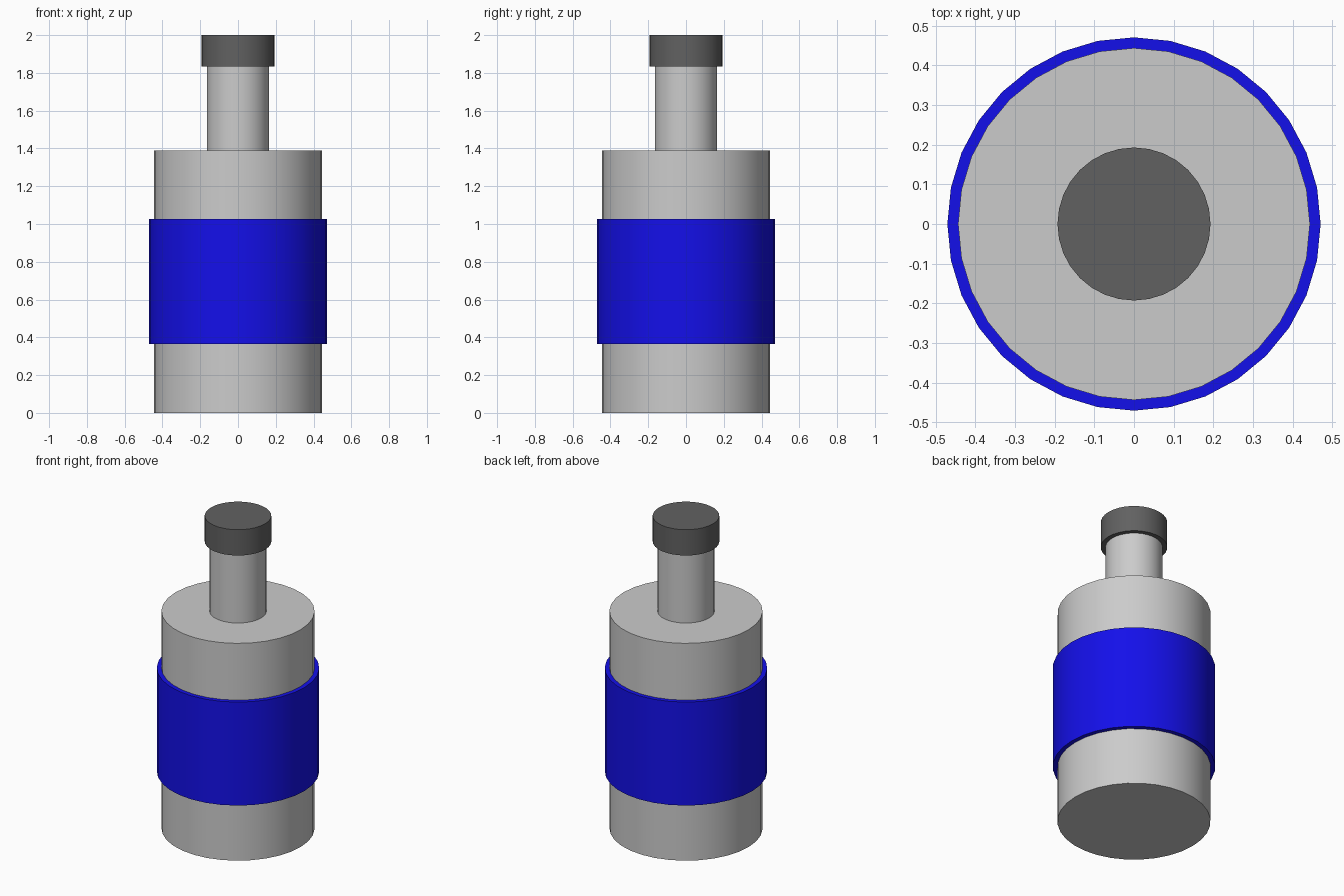
import bpy
import math

if "Cube" in bpy.data.objects:
    bpy.data.objects.remove(bpy.data.objects["Cube"])


def material(name, rgb):
    mat = bpy.data.materials.new(name)
    mat.diffuse_color = (*rgb, 1.0)
    mat.use_nodes = True
    mat.node_tree.nodes["Principled BSDF"].inputs["Base Color"].default_value = mat.diffuse_color
    return mat


def cylinder(name, radius, z0, z1, mat=None):
    bpy.ops.mesh.primitive_cylinder_add(
        vertices=32, radius=radius, depth=z1 - z0, location=(0, 0, (z0 + z1) / 2))
    obj = bpy.context.object
    obj.name = name
    bpy.ops.object.shade_smooth_by_angle(angle=math.radians(30))
    if mat:
        obj.data.materials.append(mat)
    return obj


blue = material("label_blue", (0.007, 0.005, 0.82))
dark = material("cap_dark_grey", (0.12, 0.12, 0.12))

# Bottle body and neck
cylinder("bottle_body", 0.444, 0.0, 1.39)
cylinder("bottle_neck", 0.165, 1.39, 1.835)

# Wrapped label band
cylinder("label_band", 0.471, 0.365, 1.027, blue)

# Cap
cylinder("cap", 0.193, 1.835, 2.0, dark)
